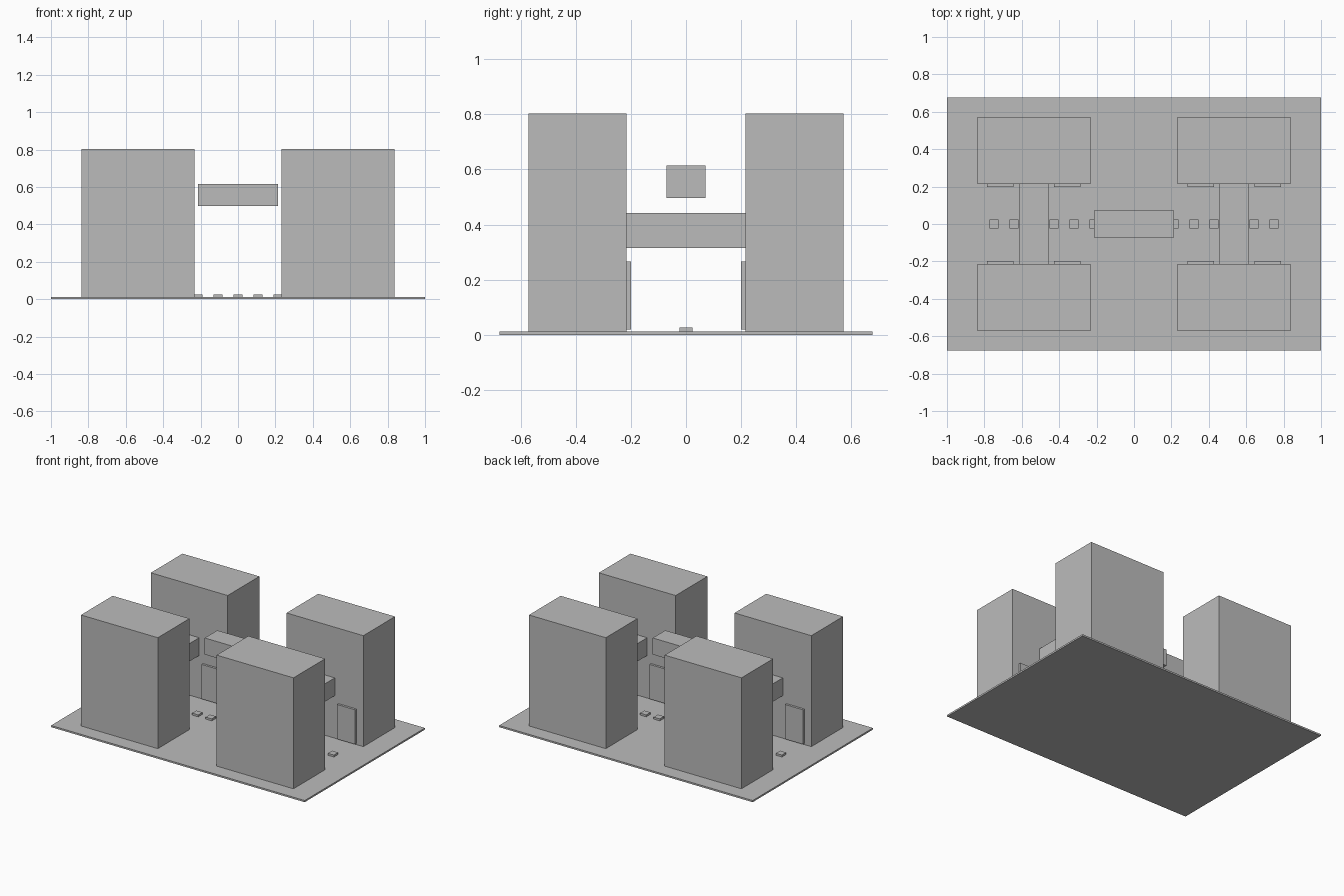
import bpy

if "Cube" in bpy.data.objects:
    bpy.data.objects.remove(bpy.data.objects["Cube"])

# One flat colour for everything
grey = bpy.data.materials.new("plain grey")
grey.diffuse_color = (0.5, 0.5, 0.5, 1.0)
grey.use_nodes = True
grey.node_tree.nodes["Principled BSDF"].inputs["Base Color"].default_value = grey.diffuse_color


def box(name, x, y, z):
    """Add a box from (min, max) ranges along each axis."""
    spans = (x, y, z)
    bpy.ops.mesh.primitive_cube_add(size=1, location=[(a + b) / 2 for a, b in spans])
    obj = bpy.context.object
    obj.name = name
    obj.scale = [abs(b - a) for a, b in spans]
    bpy.ops.object.transform_apply(location=False, rotation=False, scale=True)
    obj.data.materials.append(grey)
    return obj


GROUND_TOP = 0.012
TOWER_X = 0.535      # tower centre
INNER_Y = 0.215      # tower faces along the street

# Ground slab
box("ground_slab", (-1, 1), (-0.677, 0.677), (0, GROUND_TOP))

for sx in (-1, 1):
    cx = sx * TOWER_X
    for sy in (-1, 1):
        # Corner tower
        box("tower", (cx - 0.303, cx + 0.303),
            (sy * INNER_Y, sy * 0.572), (GROUND_TOP, 0.803))
        # Pair of shopfront panels on the street side
        for side in (-1, 1):
            px = cx + side * 0.179
            box("shopfront_panel", (px - 0.071, px + 0.071),
                (sy * 0.199, sy * INNER_Y), (0.02, 0.266))
    # Bridge joining front and back towers
    box("bridge", (cx - 0.078, cx + 0.078), (-INNER_Y, INNER_Y), (0.315, 0.442))

# Hanging block over the middle of the street
box("hanging_block", (-0.213, 0.213), (-0.071, 0.071), (0.497, 0.615))

# Row of low street markers
for i in range(-7, 8):
    x = i * 0.107
    box("street_marker", (x - 0.024, x + 0.024), (-0.024, 0.024), (GROUND_TOP, 0.026))
